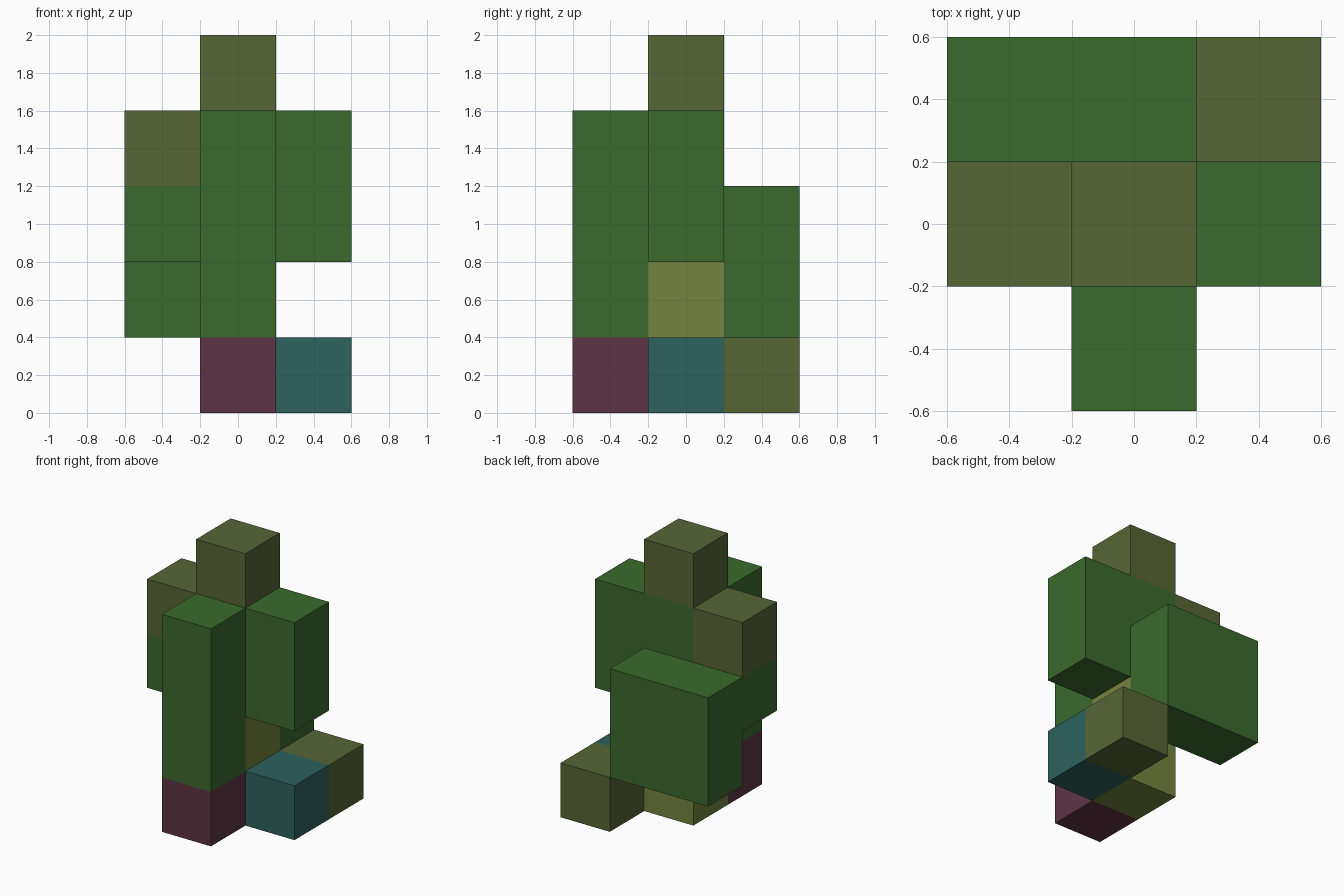
import bpy, bmesh
from mathutils import Matrix, Vector

if "Cube" in bpy.data.objects:
    bpy.data.objects.remove(bpy.data.objects["Cube"], do_unlink=True)

CELL = 0.4


def material(name, hex_code):
    """Flat material from an sRGB hex colour, stored as linear values."""
    srgb = [int(hex_code[i:i + 2], 16) / 255 for i in (0, 2, 4)]
    color = [((c + 0.055) / 1.055) ** 2.4 for c in srgb] + [1.0]
    mat = bpy.data.materials.new(name)
    mat.use_nodes = True
    mat.diffuse_color = color
    bsdf = mat.node_tree.nodes["Principled BSDF"]
    bsdf.inputs["Base Color"].default_value = color
    bsdf.inputs["Roughness"].default_value = 0.9
    return mat


green = material("leaf green", "3B6A2D")
olive = material("olive", "566635")
moss = material("yellow moss", "74843E")
plum = material("plum", "5F3444")
teal = material("teal", "2D625C")

# name, colour, first cell, last cell (x and y run -1..1, z counts up from 0)
PARTS = [
    ("front_foot", plum, (0, -1, 0), (0, -1, 0)),
    ("side_foot", teal, (1, 0, 0), (1, 0, 0)),
    ("rear_foot", olive, (1, 1, 0), (1, 1, 0)),
    ("core_stem", moss, (0, 0, 0), (0, 0, 1)),
    ("front_column", green, (0, -1, 1), (0, -1, 3)),
    ("upper_body", green, (0, 0, 2), (1, 0, 3)),
    ("right_shoulder", green, (-1, 0, 2), (-1, 0, 2)),
    ("right_shoulder_cap", olive, (-1, 0, 3), (-1, 0, 3)),
    ("back_block", green, (-1, 1, 1), (0, 1, 2)),
    ("top_block", olive, (0, 0, 4), (0, 0, 4)),
]


def cells(first, last):
    spans = [range(a, b + 1) for a, b in zip(first, last)]
    return [(x, y, z) for x in spans[0] for y in spans[1] for z in spans[2]]


filled = {c for _, _, a, b in PARTS for c in cells(a, b)}


def build_part(name, mat, first, last):
    """Join the part's cells, keeping only faces open to the air."""
    bm = bmesh.new()
    for cell in cells(first, last):
        centre = Vector(cell) + Vector((0, 0, 0.5))
        cube = bmesh.ops.create_cube(bm, size=1, matrix=Matrix.Translation(centre))
        bm.normal_update()
        faces = {f for v in cube["verts"] for f in v.link_faces}
        hidden = [f for f in faces
                  if tuple(round(c + n) for c, n in zip(cell, f.normal)) in filled]
        bmesh.ops.delete(bm, geom=hidden, context="FACES")
    bmesh.ops.remove_doubles(bm, verts=bm.verts, dist=0.001)
    bmesh.ops.dissolve_limit(bm, angle_limit=0.01, verts=bm.verts, edges=bm.edges)
    bmesh.ops.scale(bm, vec=(CELL, CELL, CELL), verts=bm.verts)
    mesh = bpy.data.meshes.new(name)
    bm.to_mesh(mesh)
    bm.free()
    mesh.materials.append(mat)
    bpy.context.collection.objects.link(bpy.data.objects.new(name, mesh))


for part in PARTS:
    build_part(*part)
